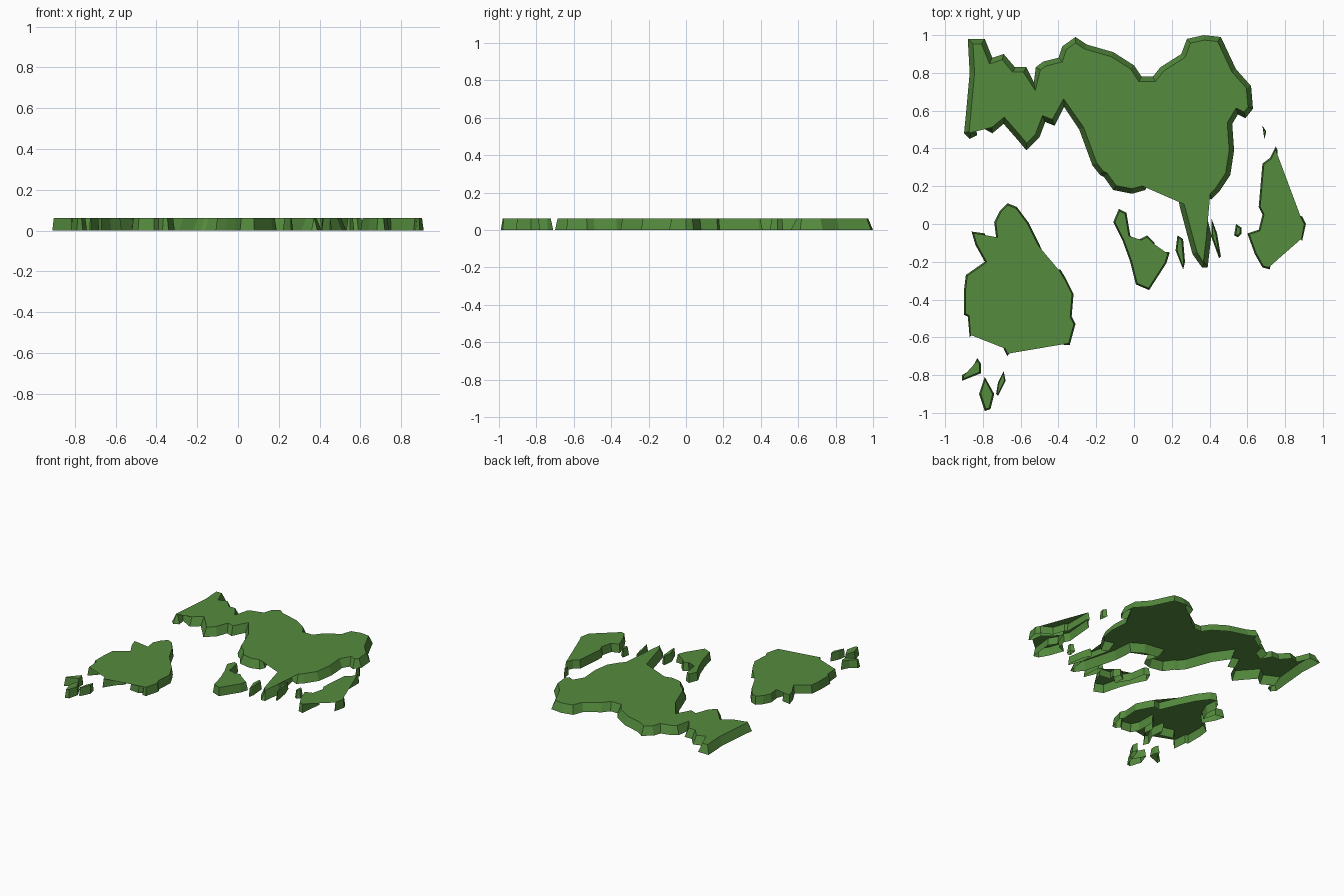
import bpy
import bmesh
from mathutils import Vector

HEIGHT = 0.063

default_cube = bpy.data.objects.get("Cube")
if default_cube:
    bpy.data.objects.remove(default_cube, do_unlink=True)


def make_material(name, colour):
    material = bpy.data.materials.new(name)
    material.use_nodes = True
    material.diffuse_color = colour
    material.node_tree.nodes["Principled BSDF"].inputs["Base Color"].default_value = colour
    return material


land_green = make_material("land green", (0.09, 0.26, 0.048, 1))


def inset_outline(points, distance):
    """Move every corner of a counter-clockwise outline inwards, limiting sharp mitres."""
    result = []
    for i, corner in enumerate(points):
        before = (corner - points[i - 1]).normalized()
        after = (points[(i + 1) % len(points)] - corner).normalized()
        normal_before = Vector((-before.y, before.x))
        normal_after = Vector((-after.y, after.x))
        mitre = normal_before + normal_after
        if mitre.length < 0.01:
            mitre = normal_before - before
        mitre.normalize()
        stretch = 1 / max(mitre.dot(normal_before), 0.6)
        result.append(corner + mitre * distance * stretch)
    return result


def land_mass(name, outline, slope=0.008):
    """Raised slab with sloping sides and an open underside; outline is clockwise, in hundredths."""
    lower = [Vector(point) / 100 for point in reversed(outline)]
    upper = inset_outline(lower, slope)
    bm = bmesh.new()
    base = [bm.verts.new((p.x, p.y, 0)) for p in lower]
    rim = [bm.verts.new((p.x, p.y, HEIGHT)) for p in upper]
    for i in range(len(base)):
        j = (i + 1) % len(base)
        bm.faces.new((base[i], base[j], rim[j], rim[i]))
    plateau = bm.faces.new(rim)
    bmesh.ops.triangulate(bm, faces=[plateau])
    mesh = bpy.data.meshes.new(name)
    bm.to_mesh(mesh)
    bm.free()
    mesh.materials.append(land_green)
    slab = bpy.data.objects.new(name, mesh)
    bpy.context.collection.objects.link(slab)
    return slab


# Large northern land with its long southern peninsula
land_mass("main_land", [
    (-88, 98), (-79, 98), (-75, 88), (-69, 90), (-63, 83), (-57, 83), (-53, 75),
    (-52, 83), (-48, 86), (-40, 88), (-38, 94), (-31, 99), (-25, 95), (-11, 91),
    (0, 84), (4, 78), (10, 78), (14, 83), (25, 90), (28, 98), (37, 100), (46, 99),
    (54, 82), (62, 73), (63, 61), (59, 56), (55, 58), (52, 53), (53, 39), (51, 26),
    (45, 17), (41, 13), (36, 15), (41, -6), (39, -23), (36, -23), (31, -16),
    (28, -5), (24, 10), (23, 24), (15, 29), (4, 31), (8, 22), (6, 18), (-1, 16),
    (-11, 18), (-16, 25), (-18, 26), (-22, 31), (-29, 50), (-37, 62), (-42, 52),
    (-47, 54), (-50, 46), (-57, 39), (-62, 45), (-69, 53), (-75, 48), (-84, 53),
    (-83, 47), (-87, 45), (-90, 48), (-89, 58), (-87, 80),
], slope=0.026)

# South-western land with its ragged southern coast
land_mass("south_west_land", [
    (-67, 11), (-62, 9), (-56, 1), (-50, -11), (-44, -25), (-39, -24), (-36, -29),
    (-32, -37), (-33, -49), (-31, -53), (-34, -64), (-37, -64), (-39, -61),
    (-41, -63), (-49, -62), (-52, -56), (-52, -42), (-58, -49), (-57, -57),
    (-62, -62), (-67, -70), (-69, -66), (-64, -56), (-65, -46), (-67, -52),
    (-77, -49), (-87, -60), (-88, -49), (-90, -48), (-90, -35), (-89, -27),
    (-79, -20), (-84, -11), (-86, -4), (-79, -5), (-76, -15), (-73, -7),
    (-74, 1), (-71, 7),
])

# Islets off the south-western coast
land_mass("west_islet", [(-83, -71), (-81, -74), (-81, -79), (-91, -83), (-91, -80), (-86, -77)])
land_mass("south_islet", [(-79, -81), (-74, -90), (-76, -98), (-79, -99), (-82, -90)])
land_mass("narrow_islet", [(-69, -78), (-68, -83), (-72, -91), (-73, -90), (-72, -84)], slope=0.005)

# Hooked island south of the main land
land_mass("hooked_island", [
    (-8, 8), (-4, 6), (-2, -6), (4, -16), (3, -8), (7, -6), (11, -10), (10, -14),
    (19, -15), (17, -21), (8, -35), (1, -32), (-2, -20), (-6, -9), (-11, 1),
])

# Slender islands beside the peninsula
land_mass("peninsula_west_island", [(23, -6), (26, -8), (27, -20), (26, -24), (22, -14)])
land_mass("peninsula_east_island", [(41, 3), (44, -5), (46, -17), (45, -18), (41, -7)])
land_mass("tiny_island", [(54, 0), (57, -2), (57, -5), (55, -7), (53, -6)])

# Eastern islands
land_mass("north_east_islet", [(68, 52), (70, 49), (69, 45)], slope=0.004)
land_mass("forked_east_island", [
    (75, 41), (76, 39), (76, 18), (78, 17), (81, 8), (89, 4), (91, 0), (89, -9),
    (87, -6), (86, 1), (80, 6), (75, 12), (70, 0), (74, -6), (72, -24), (68, -23),
    (64, -16), (60, -5), (66, -3), (68, 5), (66, 9), (68, 32), (72, 35),
])
